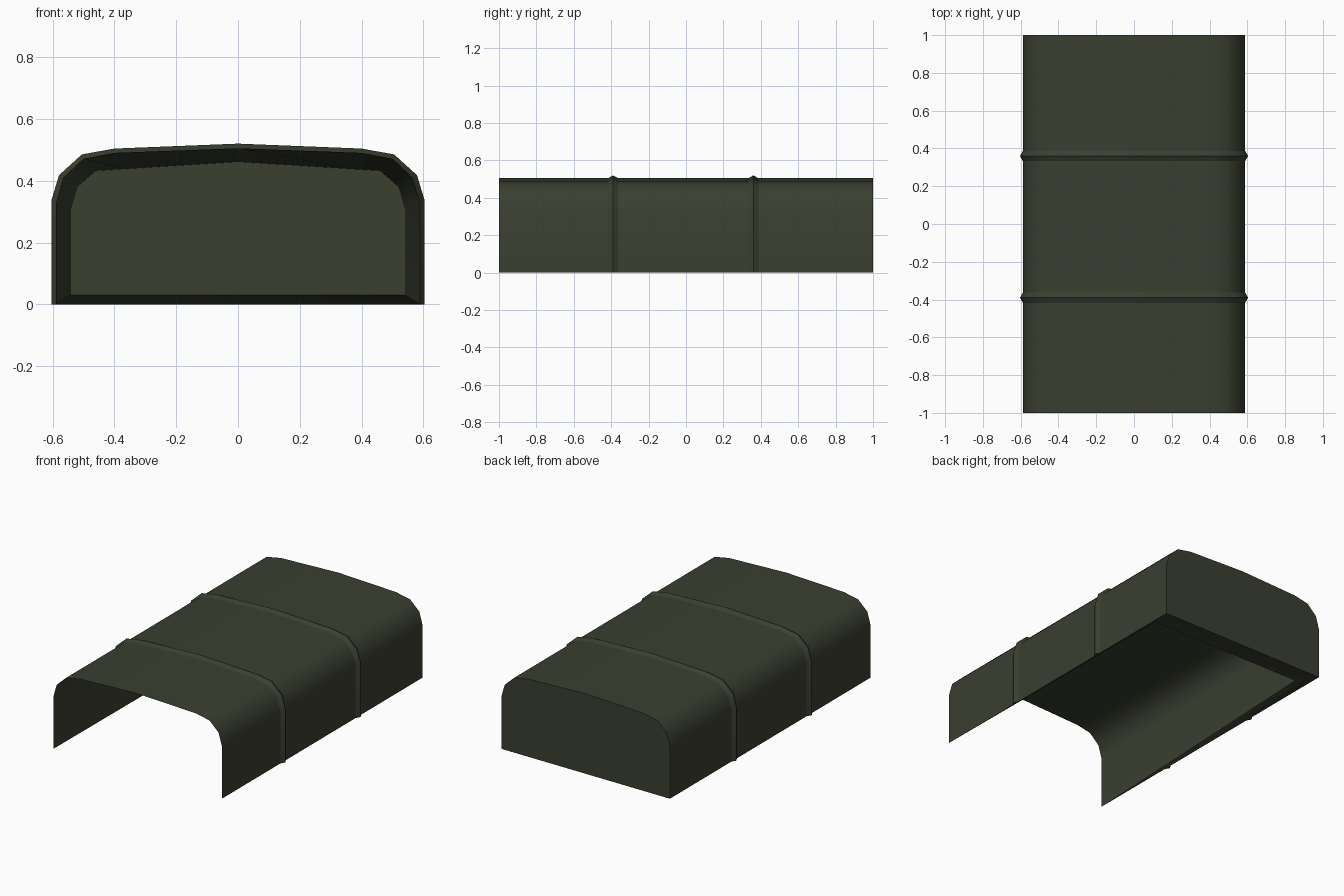
import bpy, bmesh

if "Cube" in bpy.data.objects:
    bpy.data.objects.remove(bpy.data.objects["Cube"])

# Half profiles (x, z) from the bottom edge up to the ridge
SHELL = [(0.588, 0), (0.588, 0.33), (0.565, 0.41), (0.5, 0.471), (0.4, 0.49), (0, 0.505)]
INNER = [(0.54, 0.03), (0.54, 0.312), (0.52, 0.38), (0.46, 0.432), (0.366, 0.438), (0, 0.461)]
RIB = [(0.604, 0), (0.604, 0.335), (0.579, 0.418), (0.505, 0.485), (0.4, 0.504), (0, 0.52)]

canvas = bpy.data.materials.new("dark olive canvas")
canvas.diffuse_color = (0.042, 0.05, 0.03, 1)
canvas.use_nodes = True
canvas.node_tree.nodes["Principled BSDF"].inputs["Base Color"].default_value = canvas.diffuse_color


def arch(bm, half, y):
    """Mirrored arch of vertices at depth y."""
    pts = half + [(-x, z) for x, z in half[-2::-1]]
    return [bm.verts.new((x, y, z)) for x, z in pts]


def bridge(bm, a, b):
    for i in range(len(a) - 1):
        bm.faces.new((a[i], a[i + 1], b[i + 1], b[i]))


def finish(bm, name):
    bmesh.ops.recalc_face_normals(bm, faces=bm.faces)
    me = bpy.data.meshes.new(name)
    bm.to_mesh(me)
    bm.free()
    me.materials.append(canvas)
    ob = bpy.data.objects.new(name, me)
    bpy.context.collection.objects.link(ob)
    bpy.ops.object.select_all(action='DESELECT')
    ob.select_set(True)
    bpy.context.view_layer.objects.active = ob
    bpy.ops.object.shade_smooth_by_angle(angle=0.7)


# Cover: outer skin, closed back, and a lining that tapers to the open front edge
bm = bmesh.new()
front, back, lining = arch(bm, SHELL, -1), arch(bm, SHELL, 1), arch(bm, INNER, 0.84)
bridge(bm, front, back)
bridge(bm, lining, front)
bm.faces.new(back)
bm.faces.new(lining)
for i in (0, -1):
    bm.faces.new((front[i], back[i], lining[i]))
bm.faces.new((back[0], back[-1], lining[-1], lining[0]))
finish(bm, "canvas_cover")

# Two raised ribs over the cover
for name, y in (("front_rib", -0.39), ("rear_rib", 0.36)):
    bm = bmesh.new()
    a, peak, b = arch(bm, SHELL, y - 0.027), arch(bm, RIB, y), arch(bm, SHELL, y + 0.027)
    bridge(bm, a, peak)
    bridge(bm, peak, b)
    bridge(bm, b, a)
    for i in (0, -1):
        bm.faces.new((a[i], peak[i], b[i]))
    finish(bm, name)
